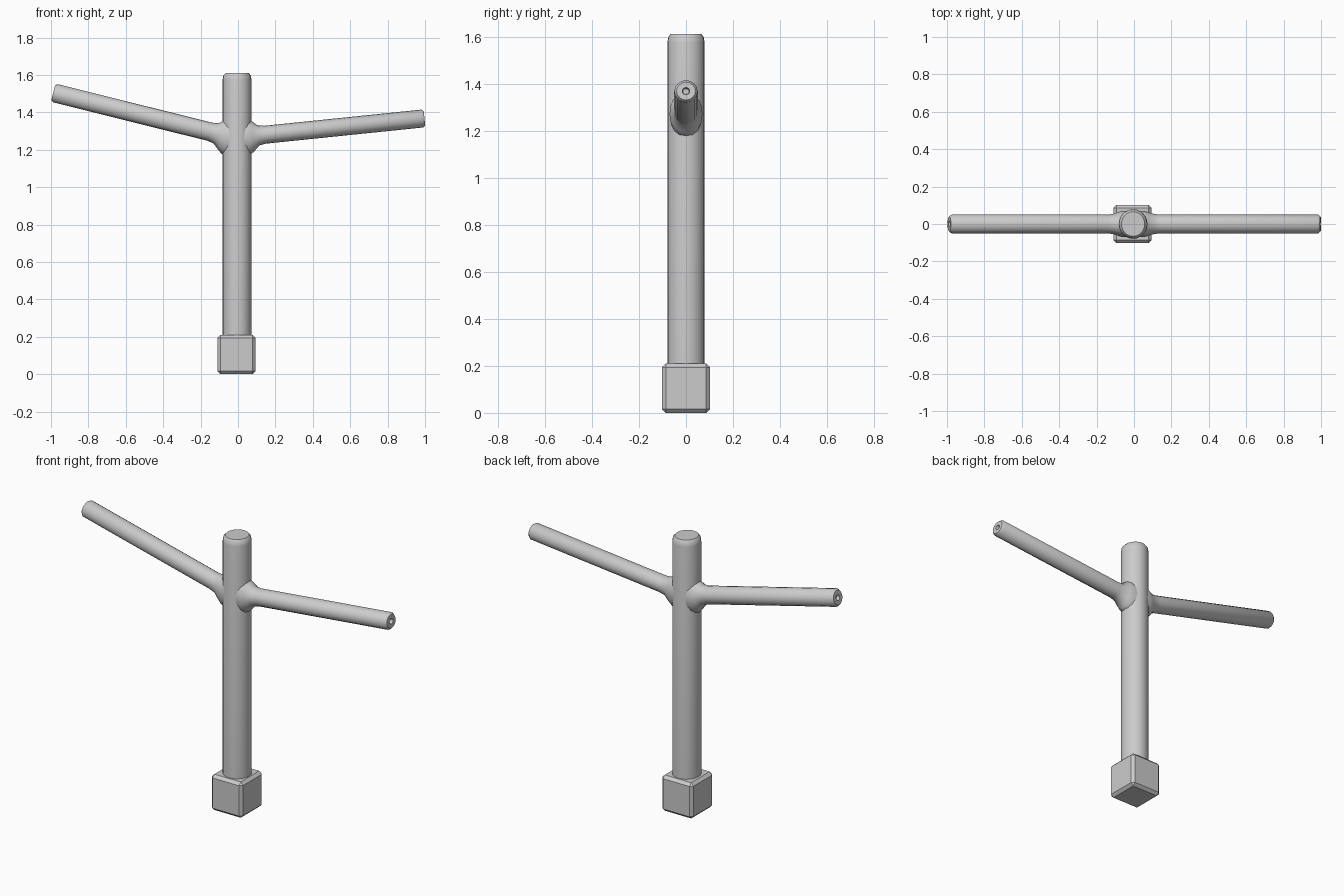
import bpy, bmesh
from math import sin, cos, tau, radians
from mathutils import Vector

cube = bpy.data.objects.get("Cube")
if cube:
    bpy.data.objects.remove(cube, do_unlink=True)

grey = bpy.data.materials.new("plain grey")
grey.use_nodes = True
grey.diffuse_color = (0.6, 0.6, 0.6, 1)
grey.node_tree.nodes["Principled BSDF"].inputs["Base Color"].default_value = (0.6, 0.6, 0.6, 1)


def add_object(name, bm, angle):
    bmesh.ops.recalc_face_normals(bm, faces=bm.faces)
    mesh = bpy.data.meshes.new(name)
    bm.to_mesh(mesh)
    bm.free()
    mesh.materials.append(grey)
    obj = bpy.data.objects.new(name, mesh)
    bpy.context.collection.objects.link(obj)
    bpy.ops.object.select_all(action='DESELECT')
    obj.select_set(True)
    bpy.context.view_layer.objects.active = obj
    bpy.ops.object.shade_smooth_by_angle(angle=radians(angle))
    return obj


def tube(name, start, end, rings, sides=20):
    """Loft oval rings (distance from the end, radius across, radius in y) along a straight axis."""
    start, end = Vector(start), Vector(end)
    axis = (end - start).normalized()
    depth = Vector((0, 1, 0))
    across = axis.cross(depth)
    bm = bmesh.new()
    loops = []
    for back, ra, ry in rings:
        centre = end - axis * back
        loops.append([bm.verts.new(centre + across * ra * cos(tau * i / sides)
                                   + depth * ry * sin(tau * i / sides)) for i in range(sides)])
    for a, b in zip(loops, loops[1:]):
        for i in range(sides):
            j = (i + 1) % sides
            bm.faces.new((a[i], a[j], b[j], b[i]))
    bm.faces.new(loops[0])
    bm.faces.new(loops[-1])
    return add_object(name, bm, 40)


# Bevelled block at the foot
bm = bmesh.new()
bmesh.ops.create_cube(bm, size=1)
bmesh.ops.scale(bm, vec=(0.204, 0.204, 0.21), verts=bm.verts)
bmesh.ops.translate(bm, vec=(-0.008, 0, 0.105), verts=bm.verts)
bmesh.ops.bevel(bm, geom=bm.edges[:], offset=0.016, segments=1, affect='EDGES')
add_object("base_block", bm, 20)

# Upright post with a softened top rim
tube("post", (-0.005, 0, 0.19), (-0.005, 0, 1.61),
     [(1.42, 0.077, 0.079), (0.035, 0.077, 0.079), (0.012, 0.073, 0.075), (0, 0.062, 0.066)], 24)


# Arms: flared where they leave the post, softened and dented at the tip
def arm(name, start, end, radius, flare):
    length = (Vector(end) - Vector(start)).length
    tip = [(0.012, 1), (0, 0.8), (0, 0.32), (0.02, 0.25)]
    rings = [(length, flare, 0.07), (length - 0.06, flare, 0.07),
             (length - 0.085, flare * 0.82, 0.062),
             (length - 0.115, radius * 1.12, 0.053), (length - 0.15, radius, 0.05)]
    rings += [(back, radius * s, 0.05 * s) for back, s in tip]
    tube(name, start, end, rings, 16)


arm("right_arm", (-0.005, 0, 1.26), (-0.988, 0, 1.505), 0.05, 0.1)
arm("left_arm", (-0.005, 0, 1.265), (0.997, 0, 1.368), 0.048, 0.1)
